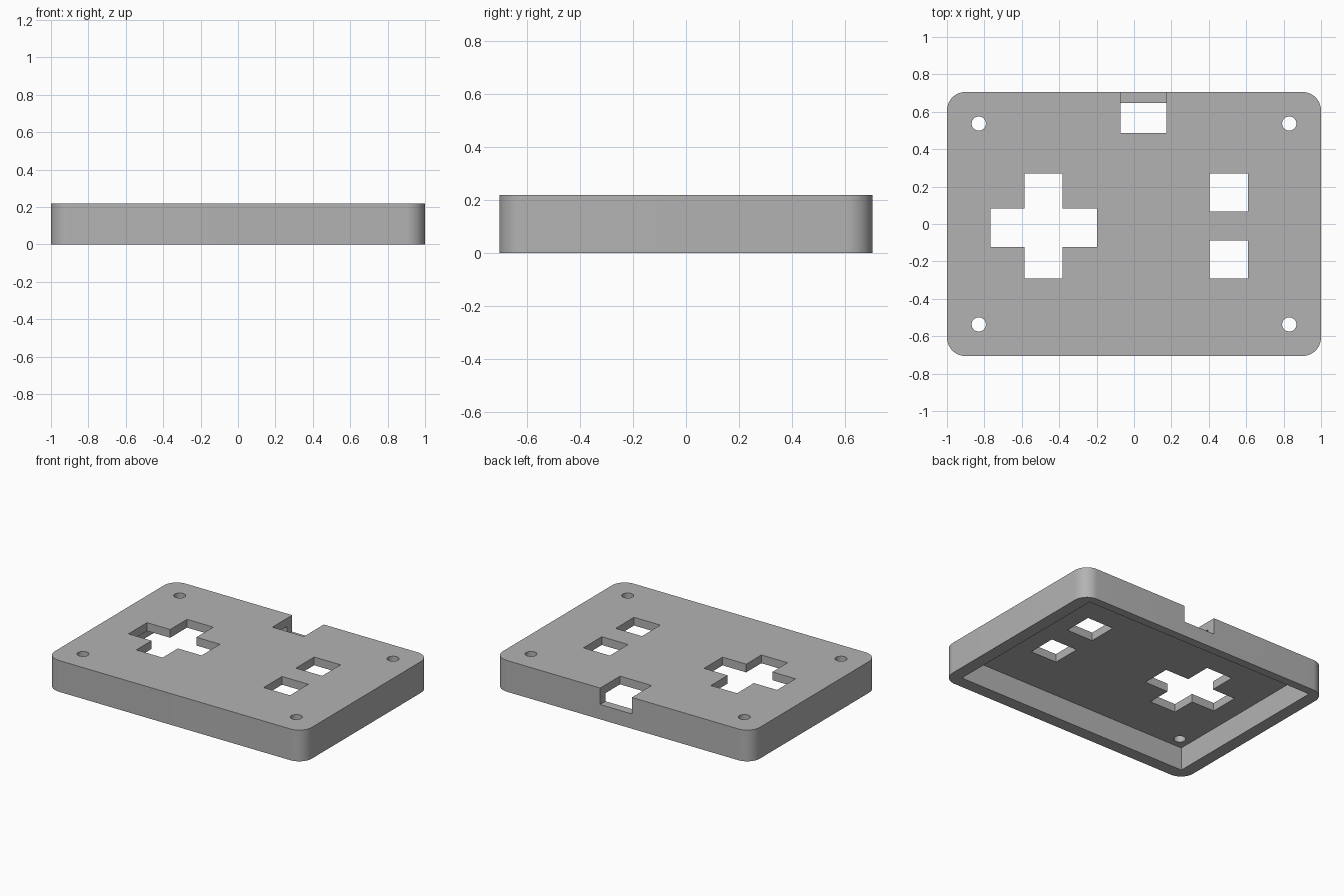
import bpy, bmesh, math

if "Cube" in bpy.data.objects:
    bpy.data.objects.remove(bpy.data.objects["Cube"], do_unlink=True)

HALF_X, HALF_Y, HEIGHT = 1.0, 0.706, 0.22
CORNER, SIDE_WALL, BACK_WALL, PLATE = 0.1, 0.088, 0.06, 0.058

grey = bpy.data.materials.new("plain grey")
grey.use_nodes = True
grey.diffuse_color = (0.45, 0.45, 0.45, 1)
grey.node_tree.nodes["Principled BSDF"].inputs["Base Color"].default_value = (0.45, 0.45, 0.45, 1)


def prism(name, outline, z0, z1):
    """Extrude a flat outline from z0 to z1."""
    bm = bmesh.new()
    face = bm.faces.new([bm.verts.new((x, y, z0)) for x, y in outline])
    top = bmesh.ops.extrude_face_region(bm, geom=[face])["geom"]
    bmesh.ops.translate(bm, vec=(0, 0, z1 - z0),
                        verts=[v for v in top if isinstance(v, bmesh.types.BMVert)])
    bmesh.ops.recalc_face_normals(bm, faces=bm.faces)
    mesh = bpy.data.meshes.new(name)
    bm.to_mesh(mesh)
    bm.free()
    mesh.materials.append(grey)
    obj = bpy.data.objects.new(name, mesh)
    bpy.context.collection.objects.link(obj)
    return obj


def rect(x0, x1, y0, y1):
    return [(x0, y0), (x1, y0), (x1, y1), (x0, y1)]


def arc(cx, cy, r, start, sweep, steps):
    angles = [math.radians(start + sweep * i / steps) for i in range(steps + 1)]
    return [(cx + r * math.cos(a), cy + r * math.sin(a)) for a in angles]


# Rounded outer case
outline = []
for i, (sx, sy) in enumerate([(1, 1), (-1, 1), (-1, -1), (1, -1)]):
    outline += arc(sx * (HALF_X - CORNER), sy * (HALF_Y - CORNER), CORNER, 90 * i, 90, 16)
case = prism("case_shell", outline, 0, HEIGHT)

# Hollow underside, with a thinner back wall
inner_x = HALF_X - SIDE_WALL
cutters = [prism("cavity_cutter",
                 rect(-inner_x, inner_x, SIDE_WALL - HALF_Y, HALF_Y - BACK_WALL),
                 -0.1, HEIGHT - PLATE)]

# Cross-shaped opening
x0, x1, x2, x3 = -0.766, -0.586, -0.382, -0.198
y0, y1, y2, y3 = -0.292, -0.123, 0.083, 0.27
cross = [(x1, y0), (x2, y0), (x2, y1), (x3, y1), (x3, y2), (x2, y2),
         (x2, y3), (x1, y3), (x1, y2), (x0, y2), (x0, y1), (x1, y1)]
cutters.append(prism("cross_cutter", cross, 0.1, 0.3))

# Two square button openings
for y in (-0.292, 0.066):
    cutters.append(prism("button_cutter", rect(0.404, 0.609, y, y + 0.204), 0.1, 0.3))

# Connector notch in the back edge
cutters.append(prism("notch_cutter", rect(-0.073, 0.173, 0.486, 0.8), 0.104, 0.3))

# Screw holes
for sx in (-1, 1):
    for sy in (-1, 1):
        hole = arc(sx * 0.83, sy * 0.537, 0.038, 0, 360, 32)[:-1]
        cutters.append(prism("screw_hole_cutter", hole, 0.1, 0.3))

bpy.context.view_layer.objects.active = case
case.select_set(True)
for cutter in cutters:
    mod = case.modifiers.new("cut", "BOOLEAN")
    mod.operation, mod.solver, mod.object = "DIFFERENCE", "EXACT", cutter
    bpy.ops.object.modifier_apply(modifier=mod.name)
    bpy.data.objects.remove(cutter, do_unlink=True)

bpy.ops.object.shade_smooth_by_angle(angle=math.radians(30))
